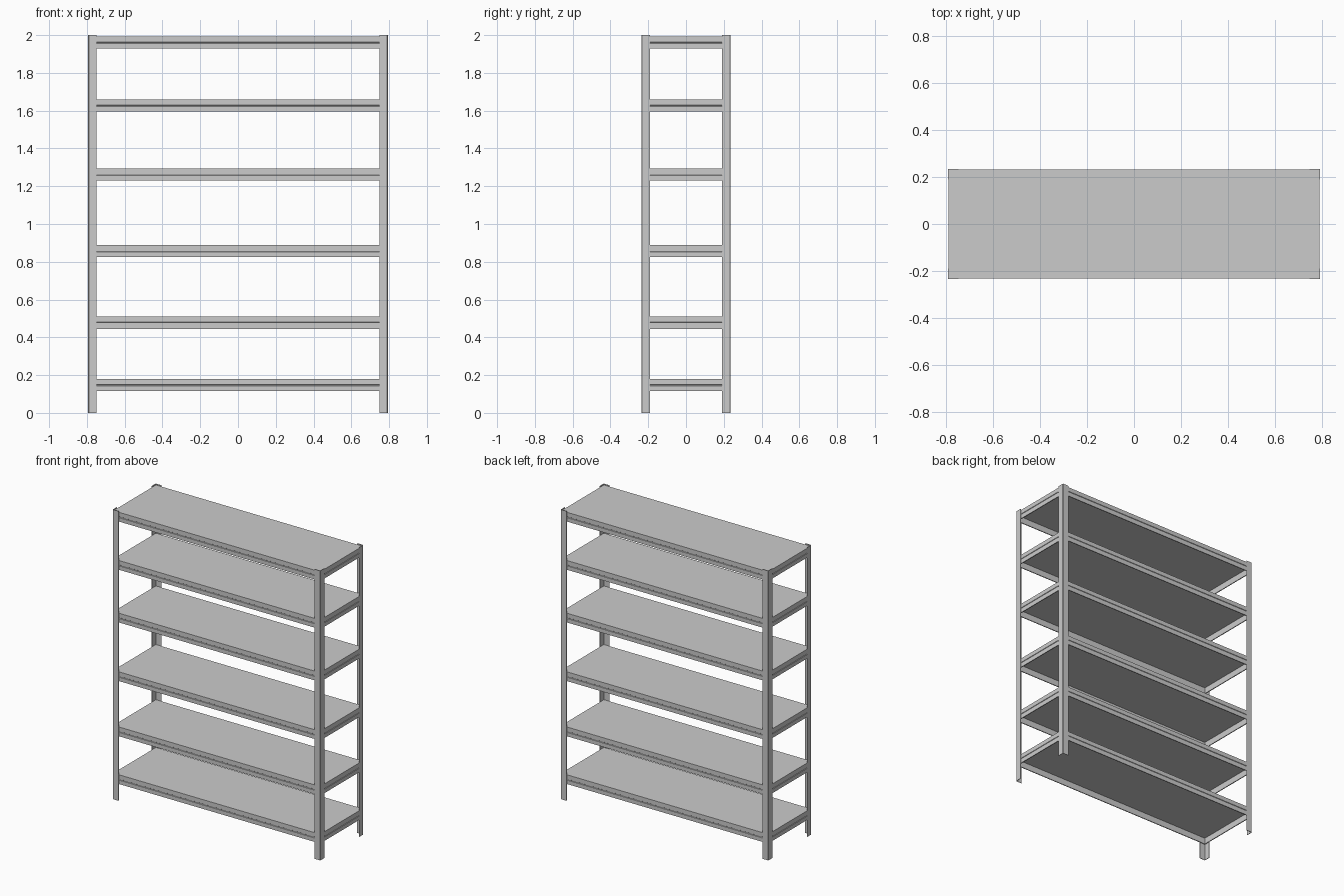
import bpy, bmesh

if "Cube" in bpy.data.objects:
    bpy.data.objects.remove(bpy.data.objects["Cube"])

HX, HY = 0.793, 0.235      # outer half sizes
T = 0.003                  # sheet metal thickness
FLANGE = 0.045             # post flange width
BEAM_H = 0.064
SHELF_BOTTOMS = [0.115, 0.445, 0.826, 1.231, 1.595, 1.928]


def finish(bm, name):
    bmesh.ops.recalc_face_normals(bm, faces=bm.faces)
    mesh = bpy.data.meshes.new(name)
    bm.to_mesh(mesh)
    bm.free()
    obj = bpy.data.objects.new(name, mesh)
    bpy.context.collection.objects.link(obj)
    return obj


def post(name, sx, sy):
    # Angle-iron profile with a small chamfered bend, extruded upward
    c = 0.003
    profile = [(c, 0), (FLANGE, 0), (FLANGE, T), (c + 0.001, T),
               (T, c + 0.001), (T, FLANGE), (0, FLANGE), (0, c)]
    bm = bmesh.new()
    face = bm.faces.new([bm.verts.new((sx * (HX - x), sy * (HY - y), 0))
                         for x, y in profile])
    ext = bmesh.ops.extrude_face_region(bm, geom=[face])
    bmesh.ops.translate(bm, vec=(0, 0, 2), verts=[
        g for g in ext["geom"] if isinstance(g, bmesh.types.BMVert)])
    return finish(bm, name)


def beam_frame(name, z):
    # Grooved beam profile (inset, height) swept round the shelf with mitred corners
    profile = [(0, 0), (0, 0.027), (0.003, 0.029), (0.003, 0.033), (0, 0.035),
               (0, BEAM_H), (0.006, BEAM_H), (0.006, 0.0)]
    bm = bmesh.new()
    rings = []
    for inset, h in profile:
        x, y = HX - T - inset, HY - T - inset
        rings.append([bm.verts.new((sx * x, sy * y, z + h))
                      for sx, sy in ((-1, -1), (1, -1), (1, 1), (-1, 1))])
    for i, a in enumerate(rings):
        b = rings[(i + 1) % len(rings)]
        for j in range(4):
            k = (j + 1) % 4
            bm.faces.new((a[j], a[k], b[k], b[j]))
    return finish(bm, name)


def board(name, z):
    # Shelf panel flush with the top of the beams
    bm = bmesh.new()
    bmesh.ops.create_cube(bm, size=1)
    low, high = z + 0.042, z + BEAM_H
    bmesh.ops.scale(bm, vec=(2 * (HX - T - 0.006), 2 * (HY - T - 0.006), high - low),
                    verts=bm.verts)
    bmesh.ops.translate(bm, vec=(0, 0, (low + high) / 2), verts=bm.verts)
    return finish(bm, name)


# Four corner posts
for sx, side in ((-1, "left"), (1, "right")):
    for sy, end in ((-1, "front"), (1, "back")):
        post(f"{end}_{side}_post", sx, sy)

# Six shelves
for n, z in enumerate(SHELF_BOTTOMS, 1):
    beam_frame(f"shelf_frame_{n}", z)
    board(f"shelf_board_{n}", z)
